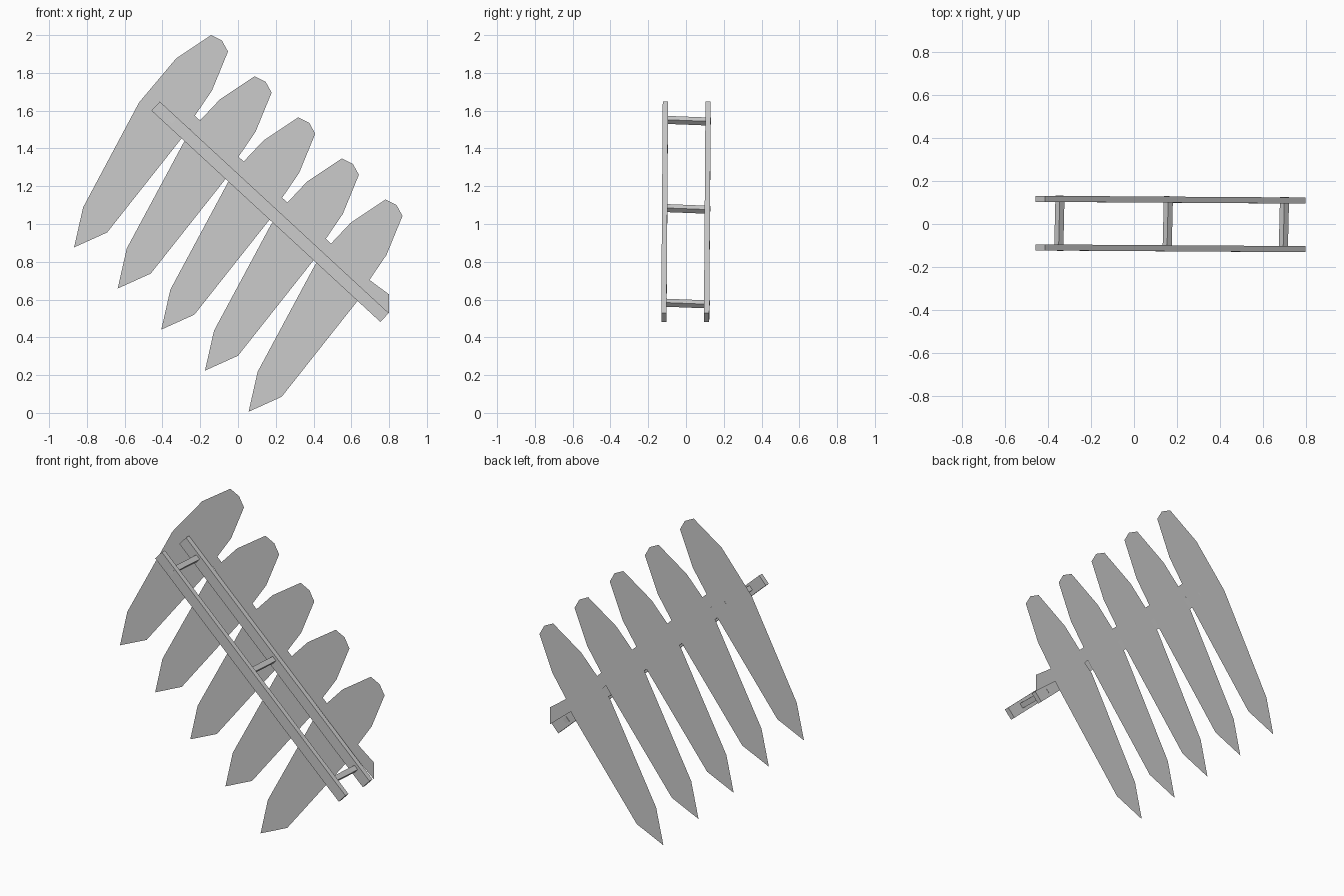
import bpy, bmesh
from mathutils import Vector, Matrix

if "Cube" in bpy.data.objects:
    bpy.data.objects.remove(bpy.data.objects["Cube"])


def make_object(name, bm):
    mesh = bpy.data.meshes.new(name)
    bm.to_mesh(mesh)
    bm.free()
    obj = bpy.data.objects.new(name, mesh)
    bpy.context.collection.objects.link(obj)
    return obj


def bar(name, a, b, width, depth, up):
    """Box running from a to b; depth is measured along 'up'."""
    a, b = Vector(a), Vector(b)
    x = (b - a).normalized()
    y = Vector(up).cross(x).normalized()
    z = x.cross(y)
    m = Matrix((x, y, z)).transposed().to_4x4()
    m.translation = (a + b) / 2
    bm = bmesh.new()
    bmesh.ops.create_cube(bm, size=1)
    bmesh.ops.scale(bm, vec=((b - a).length, width, depth), verts=bm.verts)
    bmesh.ops.transform(bm, matrix=m, verts=bm.verts)
    return make_object(name, bm)


# Slanted rails, slightly skewed in depth
bar("front_rail", (-0.436, -0.109, 1.624), (0.776, -0.117, 0.505), 0.065, 0.028, (0, 1, 0))
bar("back_rail", (-0.436, 0.117, 1.624), (0.776, 0.109, 0.505), 0.065, 0.028, (0, 1, 0))

# Rungs between the rails, turned to follow the slope
for i, (x, z) in enumerate([(-0.347, 1.547), (0.157, 1.08), (0.697, 0.579)]):
    bar(f"rung_{i + 1}", (x - 0.003, -0.124, z + 0.005), (x + 0.003, 0.1315 - 0.003 * i, z - 0.005),
        0.03, 0.03, (0.734, 0, -0.679))

# Thin sheet of five pointed slats, joined by a strip above the rail
STEP = Vector((0.231, -0.2175))
COUNT = 5
upper = [(-0.328, 1.876), (-0.143, 2.0), (-0.085, 1.971), (-0.053, 1.913),
         (-0.138, 1.706), (-0.228, 1.574)]
notch = (-0.201, 1.548)
lower = [(-0.259, 1.507), (-0.291, 1.463), (-0.693, 0.955), (-0.868, 0.876), (-0.820, 1.088)]
gap_wall = [(-0.516, 1.654), (-0.468, 1.70)]

outline = [Vector((-0.524, 1.643))]
for i in range(COUNT):
    outline += [Vector(p) + STEP * i for p in upper]
    if i < COUNT - 1:
        outline.append(Vector(notch) + STEP * i)
outline += [Vector((0.80, 0.627)), Vector((0.80, 0.527))]
for i in reversed(range(COUNT)):
    outline += [Vector(p) + STEP * i for p in lower]
    if i:
        outline += [Vector(p) + STEP * i for p in gap_wall]

bm = bmesh.new()
face = bm.faces.new([bm.verts.new((p.x, 0.132, p.y)) for p in outline])
face.normal_update()
bmesh.ops.triangulate(bm, faces=[face], ngon_method='EAR_CLIP')
make_object("slat_sheet", bm)
